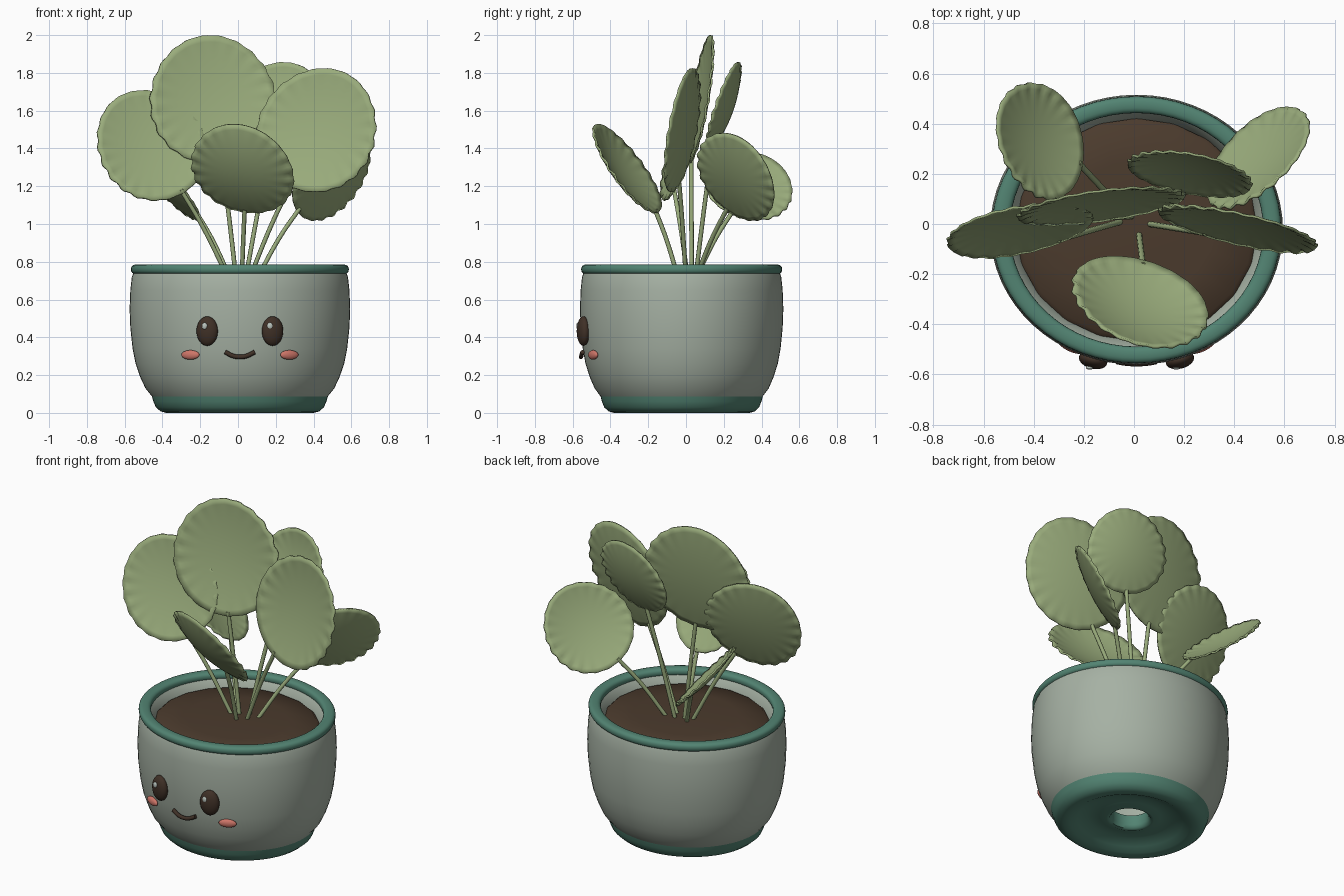
import bpy, bmesh, math
from mathutils import Vector

cube = bpy.data.objects.get("Cube")
if cube:
    bpy.data.objects.remove(cube)


def material(name, rgb):
    m = bpy.data.materials.new(name)
    m.use_nodes = True
    m.diffuse_color = (*rgb, 1)
    bsdf = next(n for n in m.node_tree.nodes if n.type == 'BSDF_PRINCIPLED')
    bsdf.inputs["Base Color"].default_value = (*rgb, 1)
    return m


LEAF = material("leaf green", (0.32, 0.41, 0.2))
SAGE = material("sage glaze", (0.38, 0.44, 0.37))
TEAL = material("teal glaze", (0.085, 0.23, 0.17))
SOIL = material("soil brown", (0.07, 0.043, 0.026))
DARK = material("dark brown", (0.05, 0.03, 0.02))
BLUSH = material("blush pink", (0.62, 0.18, 0.14))
SHINE = material("eye shine", (0.5, 0.56, 0.52))

POT_X, POT_Y, OVAL = 0.01, -0.023, 0.922


def finish(name, bm, mat):
    mesh = bpy.data.meshes.new(name)
    bm.to_mesh(mesh)
    bm.free()
    mesh.materials.append(mat)
    ob = bpy.data.objects.new(name, mesh)
    bpy.context.collection.objects.link(ob)
    return ob


def lathe(name, profile, mat, closed=False, segs=64):
    """Spin a (radius, height) profile into an oval vessel part."""
    bm = bmesh.new()
    rings = []
    for r, z in profile:
        rings.append([bm.verts.new((POT_X + r * math.cos(math.tau * i / segs),
                                    POT_Y + r * OVAL * math.sin(math.tau * i / segs), z))
                      for i in range(segs)])
    pairs = list(zip(rings, rings[1:]))
    if closed:
        pairs.append((rings[-1], rings[0]))
    for a, b in pairs:
        for i in range(segs):
            j = (i + 1) % segs
            bm.faces.new((a[i], a[j], b[j], b[i]))
    bmesh.ops.remove_doubles(bm, verts=bm.verts, dist=1e-5)
    return finish(name, bm, mat)


def ellipsoid(name, centre, size, mat, yaw=0.0):
    bm = bmesh.new()
    bmesh.ops.create_uvsphere(bm, u_segments=24, v_segments=16, radius=1)
    ob = finish(name, bm, mat)
    ob.location, ob.scale, ob.rotation_euler.z = centre, size, yaw
    return ob


def tube(name, points, radius, mat):
    cu = bpy.data.curves.new(name, 'CURVE')
    cu.dimensions = '3D'
    cu.bevel_depth, cu.bevel_resolution, cu.use_fill_caps = radius, 2, True
    sp = cu.splines.new('BEZIER')
    sp.bezier_points.add(len(points) - 1)
    for bp, p in zip(sp.bezier_points, points):
        bp.co = p
        bp.handle_left_type = bp.handle_right_type = 'AUTO'
    cu.materials.append(mat)
    ob = bpy.data.objects.new(name, cu)
    bpy.context.collection.objects.link(ob)
    return ob


# Pot: foot with drainage hole, outer wall, rim, inner wall, soil
lathe("pot_foot", [(0.11, 0.12), (0.11, 0.06), (0.12, 0.04), (0.14, 0.035), (0.18, 0.05),
                   (0.25, 0.05), (0.31, 0.025), (0.35, 0.005), (0.39, 0), (0.42, 0.008),
                   (0.445, 0.03), (0.458, 0.06), (0.466, 0.088)], TEAL)
lathe("pot_wall", [(0.466, 0.088), (0.5, 0.13), (0.528, 0.19), (0.552, 0.26), (0.568, 0.34),
                   (0.58, 0.45), (0.584, 0.55), (0.58, 0.65), (0.572, 0.72), (0.56, 0.75)], SAGE)
rim = []
for i in range(20):
    c, s = math.cos(math.tau * i / 20), math.sin(math.tau * i / 20)
    rim.append((0.541 + 0.036 * math.copysign(abs(c) ** 0.8, c),
                0.76 + 0.026 * math.copysign(abs(s) ** 0.8, s)))
lathe("pot_rim", rim, TEAL, closed=True)
lathe("pot_lining", [(0.525, 0.765), (0.507, 0.745), (0.485, 0.71), (0.472, 0.67), (0.46, 0.5),
                     (0.45, 0.3), (0.41, 0.16), (0.35, 0.12), (0.11, 0.12)], SAGE)
lathe("soil", [(0.482, 0.695), (0.466, 0.71), (0.3, 0.722), (0, 0.726)], SOIL, segs=20)

# Face: eyes with shines, blush and smile, mirrored about the pot's middle
for side, sx in (("right", -1), ("left", 1)):
    x = POT_X + sx * 0.173
    ellipsoid(side + "_eye", (x, -0.543, 0.433), (0.058, 0.034, 0.078), DARK, sx * 0.25)
    ellipsoid(side + "_eye_shine", (x - 0.014, -0.573, 0.46), (0.015, 0.008, 0.018), SHINE)
    ellipsoid(side + "_cheek", (POT_X + sx * 0.262, -0.492, 0.307),
              (0.052, 0.017, 0.025), BLUSH, sx * 0.42)
tube("smile", [(POT_X + 0.078 * t, -0.556 + 0.008 * t * t, 0.296 + 0.026 * t * t)
               for t in (-1, -0.5, 0, 0.5, 1)], 0.012, DARK)


def leaf(name, centre, normal, width, length, cup, root):
    """Cupped, softly scalloped leaf whose base faces its root, plus its stem."""
    c, n, root = Vector(centre), Vector(normal).normalized(), Vector(root)
    v = c - root
    v = (v - n * v.dot(n)).normalized()
    u = v.cross(n)
    rings, segs = 10, 96
    bm = bmesh.new()

    def point(t, a):
        wave = math.cos(22 * a) * t ** 8 * (0.25 + 0.75 * math.sin(a) ** 2)
        ripple = 1 + 0.018 * wave
        x = math.sin(a) * (1 - 0.06 * math.cos(a)) * t * ripple
        y = math.cos(a) * t * ripple
        sink = cup * (1 - t * t) + 0.006 * wave
        return c + u * x * width + v * y * length - n * sink

    hub = bm.verts.new(point(0, 0))
    grid = [[bm.verts.new(point(k / rings, math.tau * i / segs)) for i in range(segs)]
            for k in range(1, rings + 1)]
    for i in range(segs):
        j = (i + 1) % segs
        bm.faces.new((hub, grid[0][j], grid[0][i]))
        for a, b in zip(grid, grid[1:]):
            bm.faces.new((a[i], a[j], b[j], b[i]))
    bmesh.ops.recalc_face_normals(bm, faces=bm.faces)
    ob = finish(name, bm, LEAF)
    thick = ob.modifiers.new("thickness", 'SOLIDIFY')
    thick.thickness, thick.offset = 0.01, 0
    base = point(0.93, math.pi)
    middle = root.lerp(base, 0.55) + Vector((0, 0, 0.02))
    tube(name + "_stem", [root, middle, base], 0.012, LEAF)


# Foliage: name, centre, facing, half width, half length, cup depth, stem root
leaf("right_leaf", (-0.46, -0.025, 1.42), (0.2, -0.93, 0.3),
     0.29, 0.31, 0.03, (-0.05, 0.01, 0.71))
leaf("top_leaf", (-0.133, 0.072, 1.66), (0.13, -0.97, 0.17),
     0.335, 0.345, 0.03, (-0.01, 0.03, 0.71))
leaf("left_leaf", (0.42, -0.02, 1.5), (-0.22, -0.95, 0.18),
     0.32, 0.335, 0.035, (0.06, 0.0, 0.71))
leaf("front_leaf", (0.025, -0.312, 1.295), (0.28, 0.77, 0.57),
     0.28, 0.285, 0.055, (0.02, -0.04, 0.71))
leaf("back_left_leaf", (0.495, 0.268, 1.255), (-0.63, 0.62, 0.47),
     0.255, 0.265, 0.035, (0.1, 0.05, 0.71))
leaf("back_right_leaf", (-0.375, 0.335, 1.205), (0.71, 0.2, 0.67),
     0.235, 0.245, 0.03, (-0.04, 0.05, 0.71))
leaf("back_leaf", (0.225, 0.2, 1.625), (-0.17, -0.93, 0.32),
     0.25, 0.245, 0.04, (0.04, 0.05, 0.71))

# Smooth shading on all meshes
bpy.ops.object.select_all(action='DESELECT')
for ob in bpy.context.collection.objects:
    if ob.type == 'MESH':
        ob.select_set(True)
        bpy.context.view_layer.objects.active = ob
bpy.ops.object.shade_smooth_by_angle(angle=math.radians(50))
